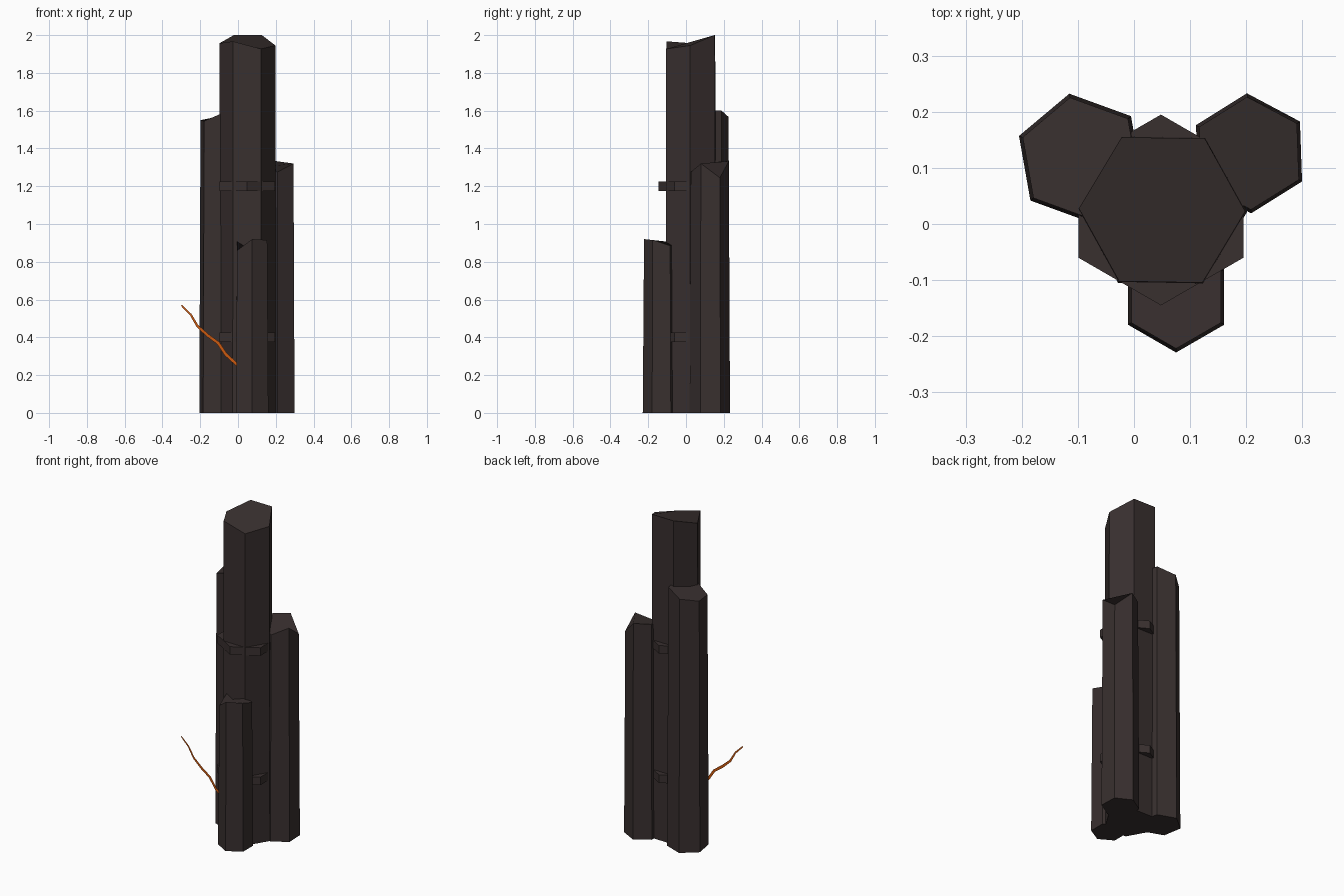
import bpy, bmesh, math

if "Cube" in bpy.data.objects:
    bpy.data.objects.remove(bpy.data.objects["Cube"])


def material(name, rgb):
    m = bpy.data.materials.new(name)
    m.diffuse_color = (*rgb, 1)
    m.use_nodes = True
    m.node_tree.nodes["Principled BSDF"].inputs["Base Color"].default_value = m.diffuse_color
    return m


BASALT = material("dark_basalt", (0.040, 0.029, 0.028))
EMBER = material("ember_orange", (0.60, 0.10, 0.005))


def finish(bm, name, mat):
    mesh = bpy.data.meshes.new(name)
    bm.to_mesh(mesh)
    bm.free()
    mesh.materials.append(mat)
    obj = bpy.data.objects.new(name, mesh)
    bpy.context.collection.objects.link(obj)
    return obj


def hex_column(name, centre, radius, turn, bottom, tops, taper):
    """Six-sided column with its own height at each top corner."""
    bm = bmesh.new()
    lower, upper = [], []
    for i, z in enumerate(tops):
        a = math.radians(turn + 60 * i)
        dx, dy = radius * math.cos(a), radius * math.sin(a)
        lower.append(bm.verts.new((centre[0] + dx, centre[1] + dy, bottom)))
        upper.append(bm.verts.new((centre[0] + dx * taper, centre[1] + dy * taper, z)))
    bm.faces.new(lower[::-1])
    bm.faces.new(upper)
    for i in range(6):
        j = (i + 1) % 6
        bm.faces.new((lower[i], lower[j], upper[j], upper[i]))
    return finish(bm, name, BASALT)


# Broken basalt columns
hex_column("main_column", (0.05, 0.025), 0.152, -1, 0,
           (1.945, 2.0, 2.0, 1.957, 1.967, 1.927), 0.975)
hex_column("left_column", (-0.095, 0.117), 0.117, 40, 0,
           (1.60, 1.567, 1.55, 1.545, 1.59, 1.60), 0.94)
hex_column("right_column", (0.205, 0.126), 0.107, 32, 0,
           (1.245, 1.333, 1.33, 1.30, 1.275, 1.32), 0.94)
hex_column("front_column", (0.075, -0.130), 0.099, 30, 0,
           (0.885, 0.90, 0.92, 0.86, 0.92, 0.915), 0.93)

# Hexagonal rings around the main column
for name, z in (("lower_band", 0.375), ("upper_band", 1.175)):
    hex_column(name, (0.048, 0.025), 0.17, 30, z, (z + 0.05,) * 6, 1)

# Thin glowing crack, a flat ribbon standing in the x-z plane
path = [(-0.30, 0.57), (-0.25, 0.52), (-0.215, 0.46), (-0.16, 0.41),
        (-0.105, 0.37), (-0.065, 0.31), (-0.01, 0.26), (0.02, 0.235)]
bm = bmesh.new()
rows = []
for i, (x, z) in enumerate(path):
    h = 0.004 + 0.004 * min(i / 3, 1)
    rows.append([bm.verts.new((x + s * h * 0.7, -0.126, z + s * h * 0.7)) for s in (-1, 1)])
for a, b in zip(rows, rows[1:]):
    bm.faces.new((a[0], b[0], b[1], a[1]))
finish(bm, "ember_crack", EMBER)
